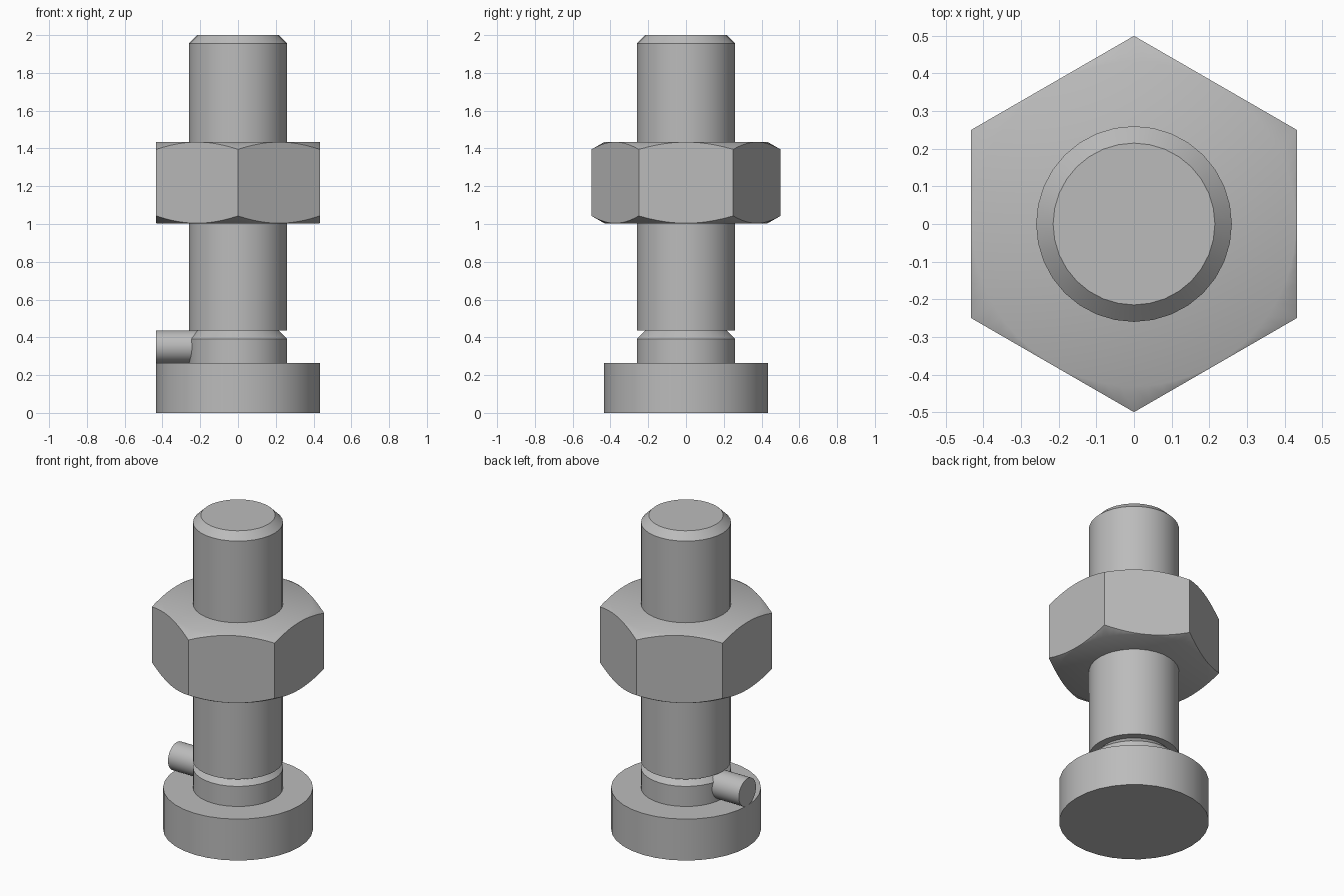
import bpy, bmesh
from math import radians, cos, sin, tan, pi

cube = bpy.data.objects.get("Cube")
if cube:
    bpy.data.objects.remove(cube, do_unlink=True)

SEG = 32
steel = bpy.data.materials.new("steel grey")
steel.use_nodes = True
GREY = (0.5, 0.5, 0.5, 1)
steel.diffuse_color = GREY
steel.node_tree.nodes["Principled BSDF"].inputs["Base Color"].default_value = GREY


def finish(name, bm, angle=28):
    bmesh.ops.recalc_face_normals(bm, faces=bm.faces)
    mesh = bpy.data.meshes.new(name)
    bm.to_mesh(mesh)
    bm.free()
    mesh.materials.append(steel)
    obj = bpy.data.objects.new(name, mesh)
    bpy.context.collection.objects.link(obj)
    bpy.ops.object.select_all(action='DESELECT')
    obj.select_set(True)
    bpy.context.view_layer.objects.active = obj
    bpy.ops.object.shade_smooth_by_angle(angle=radians(angle))
    return obj


def skin(bm, lower, upper):
    """Quads between two rings of equal length."""
    n = len(lower)
    for i in range(n):
        j = (i + 1) % n
        bm.faces.new((lower[i], lower[j], upper[j], upper[i]))


def ring(bm, radius, z, n=SEG):
    return [bm.verts.new((radius * cos(2 * pi * i / n), radius * sin(2 * pi * i / n), z))
            for i in range(n)]


def turned(name, profile):
    """Capped solid of revolution from (radius, z) pairs."""
    bm = bmesh.new()
    rings = [ring(bm, r, z) for r, z in profile]
    for a, b in zip(rings, rings[1:]):
        skin(bm, a, b)
    bm.faces.new(rings[0])
    bm.faces.new(rings[-1])
    return finish(name, bm)


HEAD_TOP, GROOVE = 0.264, 0.437
R, R_TIP, CHAMFER, WIDE = 0.26, 0.215, 0.045, 0.433

# Head, chamfered collar and threaded shaft
turned("bolt_head", [(WIDE, 0), (WIDE, HEAD_TOP)])
turned("collar", [(R, HEAD_TOP), (R, GROOVE - CHAMFER), (R_TIP, GROOVE)])
turned("shaft", [(R, GROOVE), (R, 2 - CHAMFER), (R_TIP, 2)])

# Locking peg on the right side, resting on the head
peg_radius = (GROOVE - HEAD_TOP) / 2
peg = turned("locking_peg", [(peg_radius, 0.1), (peg_radius, WIDE)])
peg.rotation_euler.y = -pi / 2
peg.location.z = HEAD_TOP + peg_radius

# Hexagonal nut: conical chamfers meet the flats in arcs
STEPS = 12
NUT_LOW, NUT_HIGH = 1.003, 1.435
bm = bmesh.new()
count = 6 * STEPS
edges = {}
for z, sign in ((NUT_LOW, 1), (NUT_HIGH, -1)):
    cap = ring(bm, WIDE - 0.002, z, count)
    rim = ring(bm, WIDE, z, count)
    for i, v in enumerate(rim):
        offset = (i + STEPS // 2) % STEPS - STEPS // 2
        reach = WIDE / cos(2 * pi * offset / count)
        v.co.x *= reach / WIDE
        v.co.y *= reach / WIDE
        v.co.z += sign * (reach - WIDE + 0.002) * tan(radians(30))
    bm.faces.new(cap)
    skin(bm, cap, rim)
    edges[sign] = rim
for side in range(6):
    span = [(side * STEPS - STEPS // 2 + k) % count for k in range(STEPS + 1)]
    bm.faces.new([edges[1][i] for i in span] + [edges[-1][i] for i in reversed(span)])
finish("hex_nut", bm, 35)
